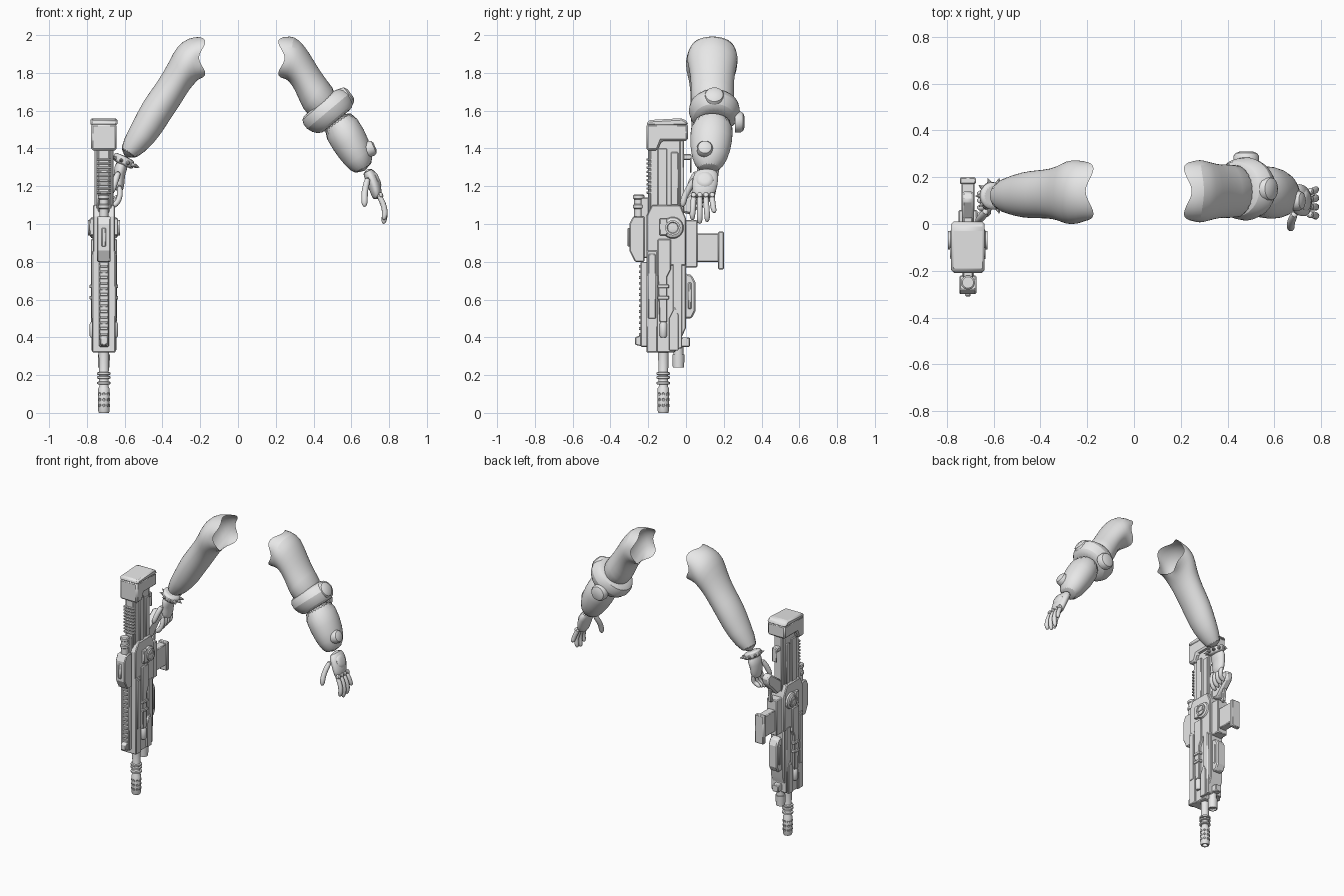
import bpy, bmesh, math
from mathutils import Vector

if "Cube" in bpy.data.objects:
    bpy.data.objects.remove(bpy.data.objects["Cube"])

grey = bpy.data.materials.new("plain_grey")
grey.use_nodes = True
colour = (0.8, 0.8, 0.8, 1)
grey.diffuse_color = colour
grey.node_tree.nodes["Principled BSDF"].inputs["Base Color"].default_value = colour

RIGHT, LEFT = -1, 1
DOWN, UP = Vector((0, 0, -1)), Vector((0, 0, 1))
GUN_X = -.71
BORE = Vector((GUN_X, -.12, 0))


def skin(name, rings, cap_start=True, bevel=0, subdivisions=0, angle=35):
    """Join matching rings of points into one shaded object."""
    bm = bmesh.new()
    rows = [[bm.verts.new(point) for point in ring] for ring in rings]
    count = len(rows[0])
    for first, second in zip(rows, rows[1:]):
        for i in range(count):
            j = (i + 1) % count
            bm.faces.new((first[i], first[j], second[j], second[i]))
    if cap_start:
        bm.faces.new(rows[0])
    bm.faces.new(rows[-1])
    bmesh.ops.recalc_face_normals(bm, faces=bm.faces)
    mesh = bpy.data.meshes.new(name)
    bm.to_mesh(mesh)
    bm.free()
    mesh.materials.append(grey)
    part = bpy.data.objects.new(name, mesh)
    bpy.context.collection.objects.link(part)
    if bevel:
        modifier = part.modifiers.new("bevel", "BEVEL")
        modifier.width, modifier.segments = bevel, 1
    if subdivisions:
        modifier = part.modifiers.new("smooth", "SUBSURF")
        modifier.levels = modifier.render_levels = subdivisions
    bpy.ops.object.select_all(action="DESELECT")
    part.select_set(True)
    bpy.context.view_layer.objects.active = part
    bpy.ops.object.shade_smooth_by_angle(angle=math.radians(angle))


def circle(centre, across, along, sides):
    turns = [math.tau * i / sides for i in range(sides)]
    return [centre + across * math.cos(t) + along * math.sin(t) for t in turns]


def limb(name, side, sections, tilt, depth=1.15, y=(.14, .14), shoulder=False):
    """Sections are (x, z, radius); tilt turns from the first to the last."""
    rings = []
    for k, (x, z, radius) in enumerate(sections):
        blend = k / (len(sections) - 1)
        lean = math.radians(tilt[0] + (tilt[1] - tilt[0]) * blend)
        centre = Vector((side * x, y[0] + (y[1] - y[0]) * blend, z))
        across = Vector((side * math.sin(lean), 0, math.cos(lean))) * radius
        ring = circle(centre, across, Vector((0, radius * depth, 0)), 24)
        if shoulder and k == 0:  # scalloped open rim
            for i, point in enumerate(ring):
                wave = math.cos(math.tau * i / 12) ** 2
                bulge = 1.1 - wave / 10
                point.yz = centre.yz + (point.yz - centre.yz) * bulge
                point.x += side * (wave - .5) * .04
        rings.append(ring)
    skin(name, rings, cap_start=not shoulder, subdivisions=1)


def turned(name, base, axis, steps, sides=24):
    """Steps are (distance along the axis, radius)."""
    axis = Vector(axis).normalized()
    u = axis.orthogonal().normalized()
    v = axis.cross(u)
    skin(name, [circle(Vector(base) + axis * h, u * r, v * r, sides) for h, r in steps])


def button(name, base, axis, radius, height, sides=24):
    """Round boss with a domed edge."""
    turned(name, base, axis, [(0, radius), (height * .6, radius), (height * .85, radius * .85),
                              (height, radius * .5)], sides)


def finger(name, points, radius):
    points = [Vector(p) for p in points]
    tip = (points[-1] - points[-2]).normalized() * radius
    path = points[:-1] + [points[-1] - tip, points[-1]]
    rings = []
    for i, point in enumerate(path):
        heading = (path[min(i + 1, len(path) - 1)] - path[max(i - 1, 0)]).normalized()
        u = heading.cross(Vector((1, 0, 0))).normalized()
        size = radius * (.4 if i == len(path) - 1 else 1)
        rings.append(circle(point, u * size, heading.cross(u) * size, 10))
    skin(name, rings, subdivisions=1, angle=80)


def prism(name, half, profile, bevel=.005, x=GUN_X):
    """Side outline in y and z, given a thickness in x."""
    skin(name, [[(x + end * half, y, z) for y, z in profile] for end in (-1, 1)], bevel=bevel, angle=25)


def box(name, half, y, z, bevel=.005, x=GUN_X):
    (front, back), (low, high) = y, z
    prism(name, half, [(front, low), (back, low), (back, high), (front, high)], bevel, x)


# Right arm, bare, with a studded wristband
limb("right_arm", RIGHT, [(.19, 1.88, .11), (.24, 1.87, .12), (.29, 1.83, .12), (.32, 1.77, .1),
                          (.38, 1.67, .09), (.44, 1.59, .09), (.5, 1.48, .08), (.6, 1.35, .05)],
     (0, 60), y=(.14, .12), shoulder=True)
limb("wristband", RIGHT, [(.6, 1.36, .05), (.6, 1.35, .06), (.61, 1.32, .06), (.61, 1.31, .05)],
     (65, 65), depth=1, y=(.12, .12))
studs = circle(Vector((-.6, .12, 1.33)), Vector((.05, 0, -.02)), Vector((0, .05, 0)), 10)
for stud in studs:
    turned("wristband_stud", stud, stud - Vector((-.6, .12, 1.33)), [(0, .012), (.01, .01), (.03, .001)], 8)
limb("right_palm", RIGHT, [(.61, 1.33, .04), (.63, 1.27, .03), (.63, 1.21, .03), (.63, 1.17, .02)],
     (70, 90), depth=1.8, y=(.12, .11))
for i in range(4):
    y, curl = .06 + i * .03, i * .01
    finger("right_finger", [(-.63, y, 1.21), (-.62, y - .01, 1.15), (-.64, y - .02, 1.11 + curl),
                            (-.67, y - .02, 1.09 + curl)], .016)
finger("right_thumb", [(-.63, .06, 1.28), (-.65, .03, 1.23), (-.67, .01, 1.16)], .018)

# Left arm with elbow guard and sleeve
limb("left_upper_arm", LEFT, [(.23, 1.88, .11), (.28, 1.88, .12), (.32, 1.84, .11), (.36, 1.77, .1),
                              (.4, 1.69, .1), (.48, 1.6, .1)], (0, 45), shoulder=True)
limb("elbow_guard", LEFT, [(.43, 1.64, .09), (.43, 1.64, .13), (.48, 1.6, .16), (.52, 1.55, .12),
                           (.53, 1.55, .09)], (50, 50), depth=.92, y=(.15, .15))
button("elbow_disc", (.54, .15, 1.65), (.8, 0, .6), .055, .07)
button("elbow_disc_back", (.48, .26, 1.54), (0, 1, 0), .055, .05)
limb("forearm_sleeve", LEFT, [(.51, 1.57, .1), (.59, 1.44, .1), (.64, 1.35, .085), (.67, 1.28, .05)],
     (55, 60), y=(.14, .12))
button("sleeve_knob", (.68, .1, 1.39), (.9, 0, .4), .042, .05)

# Left hand, fingers fanned out
limb("left_palm", LEFT, [(.68, 1.29, .03), (.71, 1.24, .035), (.73, 1.18, .033), (.74, 1.13, .025)],
     (60, 70), depth=2, y=(.11, .09))
button("hand_plate", (.72, .1, 1.23), (.9, 0, .4), .045, .03)
for i, tip_z in enumerate((1.02, 1, 1.01, 1.06)):
    y = .04 + i * .033
    tip_y = y + (i - 1) * .006
    finger("left_finger", [(.74, y, 1.16), (.77, y, 1.11), (.78, tip_y, 1.06), (.77, tip_y, tip_z)], .016)
    button("knuckle", (.75, y, 1.15), (1, 0, .4), .015, .018, sides=10)
finger("left_thumb", [(.69, .05, 1.25), (.67, .01, 1.18), (.67, -.01, 1.14), (.67, -.02, 1.09)], .018)

# Rifle stock
prism("butt", .068, [(-.21, 1.39), (-.15, 1.39), (-.13, 1.44), (.01, 1.44), (.01, 1.53), (-.21, 1.53)], .01)
prism("butt_pad", .072, [(-.21, 1.52), (.01, 1.52), (.01, 1.54), (-.02, 1.56), (-.2, 1.55)], .01)
box("stock_core", .04, (-.19, -.03), (1, 1.45))
box("stock_spine", .03, (-.2, -.18), (1, 1.4))
box("stock_lower", .03, (-.04, -.01), (1, 1.45))
for i in range(9):
    z = 1.16 + i * .022
    box("stock_rib", .04, (-.21, -.17), (z, z + .012), .003)
box("sling_bracket", .02, (-.03, .03), (1.34, 1.37))
box("sling_loop", .02, (.02, .03), (1.27, 1.37))

# Rifle body
prism("receiver", .058, [(-.21, .78), (0, .78), (0, 1.03), (-.03, 1.1), (-.18, 1.1), (-.21, 1.04)])
prism("fore_body", .05, [(-.21, .32), (-.06, .32), (0, .45), (0, .8), (-.21, .8)])
box("handguard_front", .062, (-.21, -.15), (.32, .86))
box("handguard_rear", .06, (-.07, -.02), (.34, .8))
box("top_rail", .026, (-.24, -.2), (.35, .8))
for i in range(14):
    z = .38 + i * .03
    box("rail_tooth", .02, (-.25, -.23), (z, z + .014), .002)
prism("front_sight", .02, [(-.27, .36), (-.22, .35), (-.22, .42), (-.27, .4)])

# Details repeated on both sides of the rifle
for side in (RIGHT, LEFT):
    x = GUN_X + side * .056
    prism("side_channel", .013, [(-.14, .48), (-.1, .48), (-.1, .72), (-.08, .76), (-.08, .92),
                                 (-.15, .92), (-.15, .74)], .004, x)
    turned("side_canister", (x, -.12, .4), UP, [(0, .014), (.01, .02), (.07, .02), (.08, .014)])
    box("side_plate", .01, (-.2, -.16), (.5, .84), .003, x)
    prism("side_step", .01, [(-.09, .33), (-.04, .33), (-.04, .52), (-.06, .56), (-.09, .5)], .003, x)
    for z in (.6, .66):
        box("channel_clip", .02, (-.15, -.09), (z, z + .02), .003, x)
    stock_x = GUN_X + side * .042
    box("stock_side_rail", .008, (-.15, -.1), (1.04, 1.4), .004, stock_x)
    box("stock_side_panel", .006, (-.08, -.04), (1.1, 1.38), .004, stock_x)
    pivot = Vector((GUN_X, -.07, .98))
    button("pivot_disc", pivot, (side, 0, 0), .062, .08)
    turned("pivot_cap", pivot, (side, 0, 0), [(0, .04), (.084, .04), (.084, .03), (.079, .026)])
    box("pivot_slot", .003, (-.09, -.05), (.97, .99), .001, GUN_X + side * .08)
    box("pivot_lug", .02, (-.14, -.1), (.94, 1.03), .004, x)

# Scope
prism("scope_body", .036, [(-.22, .8), (-.27, .8), (-.3, .86), (-.3, 1), (-.28, 1.04), (-.22, 1.04)])
scope_base = Vector((GUN_X, -.25, 1.03))
turned("scope_tube", scope_base, UP, [(0, .024), (.12, .024)])
for height in (.05, .1):
    turned("scope_ring", scope_base + UP * height, UP, [(0, .024), (.005, .03), (.02, .03), (.025, .024)])
box("scope_mount", .022, (-.24, -.19), (.82, 1.14))
box("scope_ridge", .012, (-.31, -.29), (.88, .98))

# Magazine, grip and foregrip
box("magazine_well", .04, (-.02, .06), (.77, 1.02))
box("magazine", .028, (.04, .18), (.8, .95))
box("magazine_base", .034, (.17, .2), (.76, .96))
prism("pistol_grip", .026, [(-.02, 1.06), (.03, 1.05), (.13, 1.15), (.14, 1.2), (.1, 1.22), (-.02, 1.13)], .01)
prism("trigger_guard", .01, [(.03, 1), (.08, 1.01), (.09, 1.1), (.07, 1.1), (.06, 1.02)], .002)
prism("foregrip", .034, [(-.01, .5), (.03, .5), (.05, .54), (.05, .69), (.03, .73), (-.01, .74)], .008)
box("foregrip_inset", .039, (.01, .03), (.55, .69))
box("lower_bracket", .024, (-.03, .02), (.35, .4))

# Barrel with collars and a vented muzzle
turned("barrel", BORE, UP, [(.02, .016), (0, .018), (0, .026), (.01, .03), (.13, .03), (.14, .024), (.33, .028)])
for z in (.15, .18, .2):
    turned("barrel_collar", BORE + UP * z, UP, [(0, .028), (.003, .036), (.013, .036), (.016, .028)])
for direction in circle(Vector(), Vector((1, 0, 0)), Vector((0, 1, 0)), 8):
    for z in (.04, .07, .1):
        turned("muzzle_port", BORE + direction * .028 + UP * z, direction, [(0, .008), (.004, .008), (.001, .004)], 8)
turned("launcher_tube", (GUN_X, -.04, .36), DOWN, [(0, .026), (.05, .026), (.05, .032), (.12, .03), (.12, .024), (.11, .02)])
